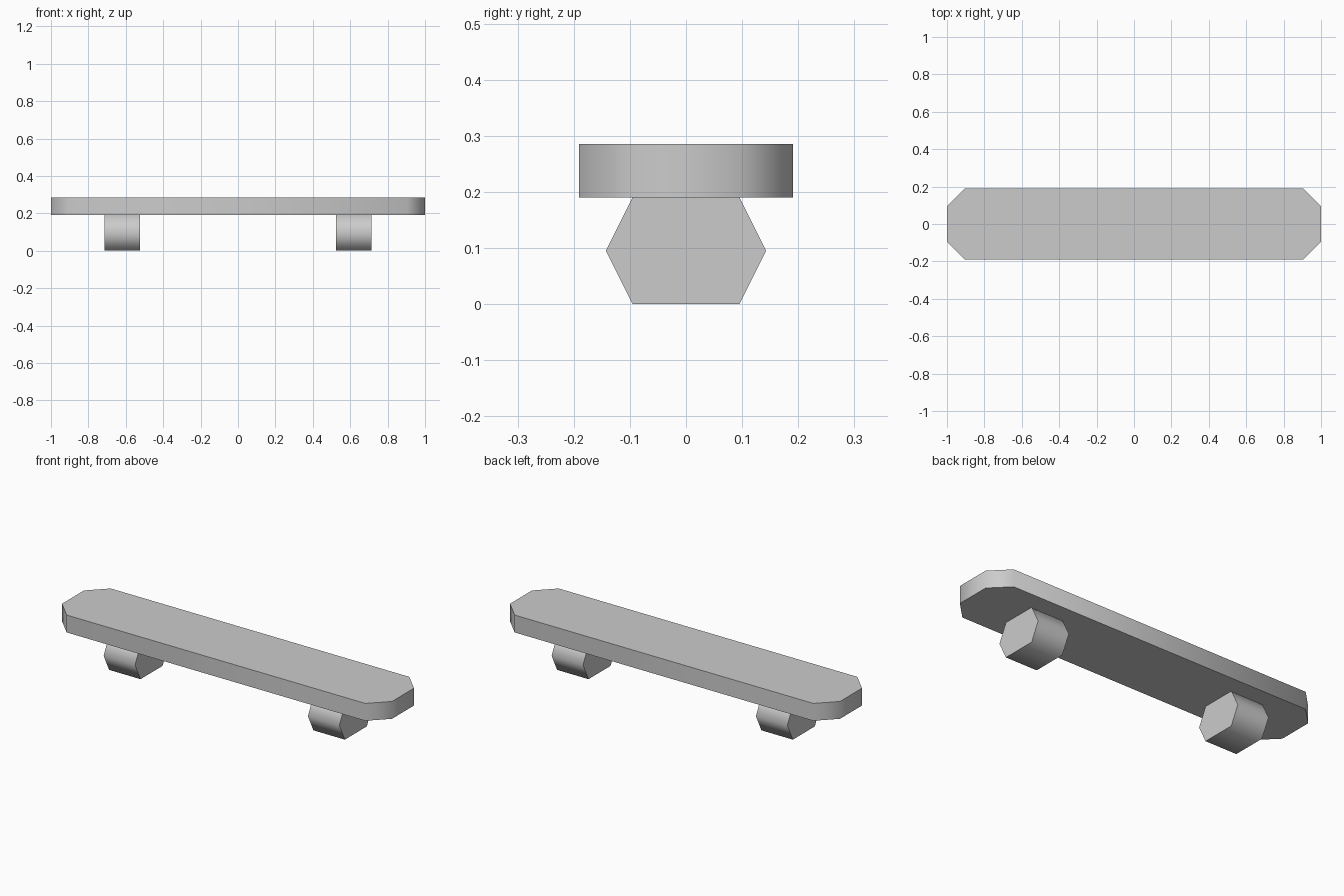
import bpy, bmesh, math
from mathutils import Vector

if "Cube" in bpy.data.objects:
    bpy.data.objects.remove(bpy.data.objects["Cube"])

U = 2 / 21  # grid unit of the low-poly model


def prism(name, profile, extrude):
    """Extrude a closed planar profile into a solid with smooth sides and flat caps."""
    bm = bmesh.new()
    face = bm.faces.new([bm.verts.new(p) for p in profile])
    geom = bmesh.ops.extrude_face_region(bm, geom=[face], use_keep_orig=True)["geom"]
    top = [v for v in geom if isinstance(v, bmesh.types.BMVert)]
    bmesh.ops.translate(bm, verts=top, vec=Vector(extrude))
    bmesh.ops.recalc_face_normals(bm, faces=bm.faces)
    mesh = bpy.data.meshes.new(name)
    bm.to_mesh(mesh)
    bm.free()
    obj = bpy.data.objects.new(name, mesh)
    bpy.context.collection.objects.link(obj)
    bpy.ops.object.select_all(action='DESELECT')
    obj.select_set(True)
    bpy.context.view_layer.objects.active = obj
    bpy.ops.object.shade_smooth_by_angle(angle=math.radians(70))
    return obj


# Deck: long plank with chamfered corners
quarter = [(1.0, U), (1.0 - U, 2 * U)]
outline = (quarter + [(-x, y) for x, y in reversed(quarter)]
           + [(-x, -y) for x, y in quarter]
           + [(x, -y) for x, y in reversed(quarter)])
prism("deck", [(x, y, 2 * U) for x, y in outline], (0, 0, U))

# Wheels: one wide hexagonal roller under each end
hexagon = [(1.5, 1), (1, 2), (-1, 2), (-1.5, 1), (-1, 0), (1, 0)]
for side, label in ((-1, "left"), (1, "right")):
    x0 = side * 5.5 * U
    prism(f"wheel_{label}", [(x0, y * U, z * U) for y, z in hexagon],
          (side * 2 * U, 0, 0))
